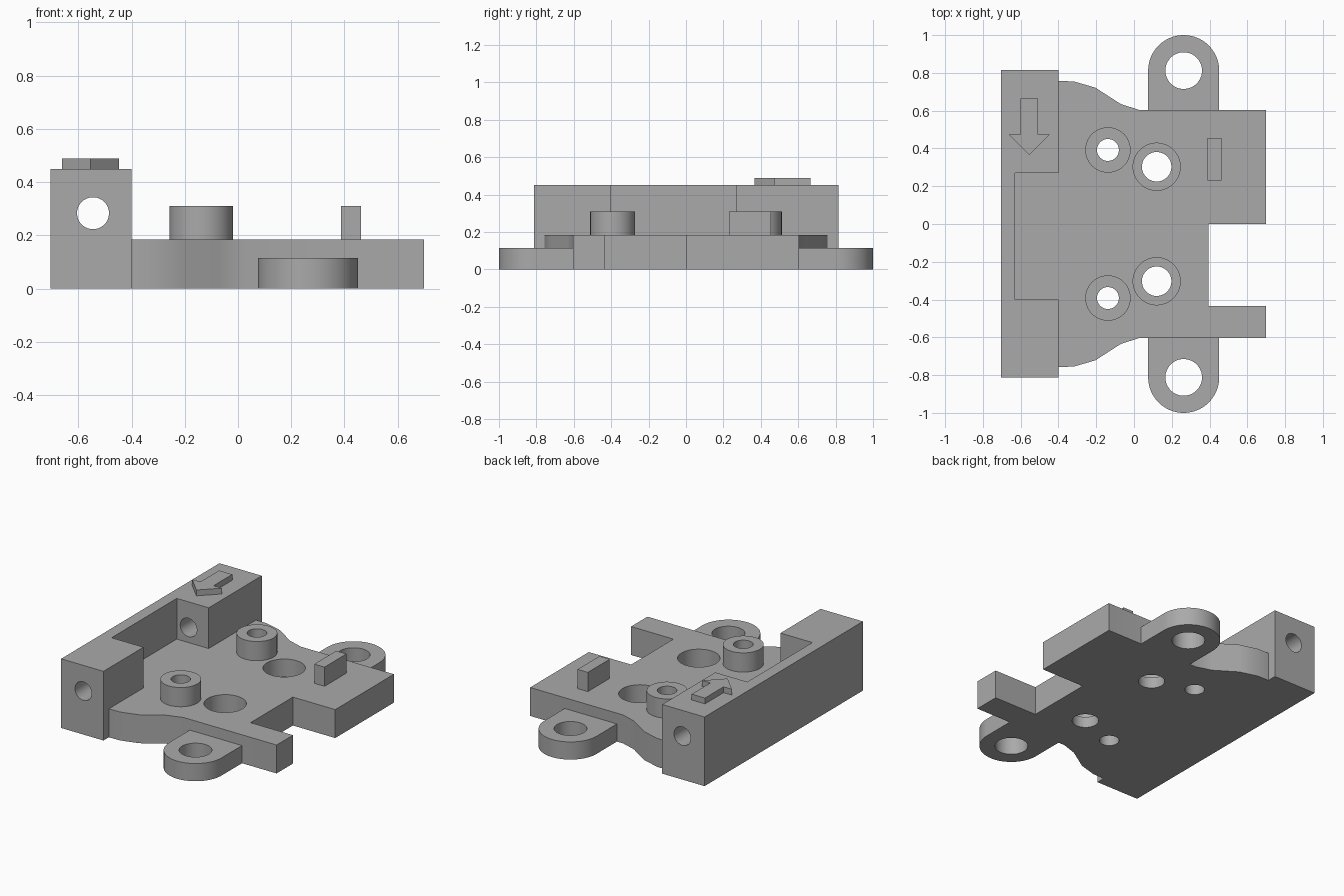
import bpy
import bmesh
import math

cube = bpy.data.objects.get("Cube")
if cube:
    bpy.data.objects.remove(cube)

grey = bpy.data.materials.new("plain grey")
grey.use_nodes = True
grey.diffuse_color = (0.4, 0.4, 0.4, 1)
grey.node_tree.nodes["Principled BSDF"].inputs["Base Color"].default_value = (0.4, 0.4, 0.4, 1)

PLATE_TOP = 0.185
BOSS_TOP = 0.31
RAIL_TOP = 0.45


def prism(name, outline, z0, z1):
    """Extrude a flat outline from z0 up to z1."""
    bm = bmesh.new()
    face = bm.faces.new([bm.verts.new((x, y, z0)) for x, y in outline])
    up = bmesh.ops.extrude_face_region(bm, geom=[face])["geom"]
    for v in up:
        if isinstance(v, bmesh.types.BMVert):
            v.co.z = z1
    bmesh.ops.recalc_face_normals(bm, faces=bm.faces)
    mesh = bpy.data.meshes.new(name)
    bm.to_mesh(mesh)
    bm.free()
    mesh.materials.append(grey)
    obj = bpy.data.objects.new(name, mesh)
    bpy.context.collection.objects.link(obj)
    return obj


def box(x0, x1, y0, y1):
    return [(x0, y0), (x1, y0), (x1, y1), (x0, y1)]


def arc(x, y, r, start=0.0, sweep=2 * math.pi, steps=64):
    count = steps if sweep > 6 else steps + 1
    return [(x + r * math.cos(start + sweep * i / steps),
             y + r * math.sin(start + sweep * i / steps)) for i in range(count)]


def select(obj):
    bpy.ops.object.select_all(action="DESELECT")
    obj.select_set(True)
    bpy.context.view_layer.objects.active = obj


def cut(obj, cutter):
    """Subtract the cutter from the object, then discard it."""
    mod = obj.modifiers.new("hole", "BOOLEAN")
    mod.operation = "DIFFERENCE"
    mod.solver = "EXACT"
    mod.object = cutter
    select(obj)
    bpy.ops.object.modifier_apply(modifier=mod.name)
    bpy.data.objects.remove(cutter)


def drill(obj, x, y, r, z0=-0.1, z1=0.6):
    cut(obj, prism("drill", arc(x, y, r), z0, z1))


def smooth(obj):
    select(obj)
    bpy.ops.object.shade_smooth_by_angle()


# Base plate: flared shoulders beside the rail, stepped notch on the left edge
flare = [(0.03, 0.603), (-0.07, 0.635), (-0.205, 0.722), (-0.32, 0.755), (-0.40, 0.757)]
outline = [(0.70, 0), (0.70, 0.603)] + flare
outline += [(-0.40, 0.27), (-0.63, 0.27), (-0.63, -0.40), (-0.40, -0.40)]
outline += [(x, -y) for x, y in reversed(flare)]
outline += [(0.70, -0.603), (0.70, -0.435), (0.395, -0.435), (0.395, 0)]
plate = prism("base_plate", outline, 0, PLATE_TOP)

for side, word in ((1, "back"), (-1, "front")):
    # Counterbored screw holes in the plate
    drill(plate, 0.12, side * 0.303, 0.078)
    drill(plate, 0.12, side * 0.303, 0.125, z0=0.07)

    # Raised bosses with through holes
    bx, by = -0.138, side * 0.392
    boss = prism(word + "_boss", arc(bx, by, 0.12), PLATE_TOP, BOSS_TOP)
    drill(plate, bx, by, 0.058)
    drill(boss, bx, by, 0.058)
    smooth(boss)

    # Rounded mounting ears
    ear_round = arc(0.263, 0.812, 0.188, 0, math.pi, 40)
    ear_outline = [(x, side * y) for x, y in ear_round + [(0.075, 0.603), (0.451, 0.603)]]
    ear = prism(word + "_ear", ear_outline, 0, 0.115)
    drill(ear, 0.263, side * 0.812, 0.097)
    smooth(ear)
smooth(plate)

# Tall side rail with a pocket and a lengthwise bore
rail = prism("side_rail", [(-0.705, -0.812), (-0.40, -0.812), (-0.40, -0.40), (-0.63, -0.40),
                           (-0.63, 0.27), (-0.40, 0.27), (-0.40, 0.816), (-0.705, 0.816)],
             0, RAIL_TOP)
bore = prism("bore", arc(0, 0, 0.06), -1, 1)
bore.rotation_euler.x = math.pi / 2
bore.location = (-0.545, 0, 0.283)
cut(rail, bore)
smooth(rail)

# Upright tab
prism("upright_tab", box(0.388, 0.462, 0.23, 0.455), PLATE_TOP, BOSS_TOP)

# Raised direction arrow pointing to the front
prism("direction_arrow", [(-0.602, 0.665), (-0.602, 0.473), (-0.662, 0.473), (-0.555, 0.365),
                          (-0.447, 0.473), (-0.507, 0.473), (-0.507, 0.665)],
      RAIL_TOP, 0.488)
